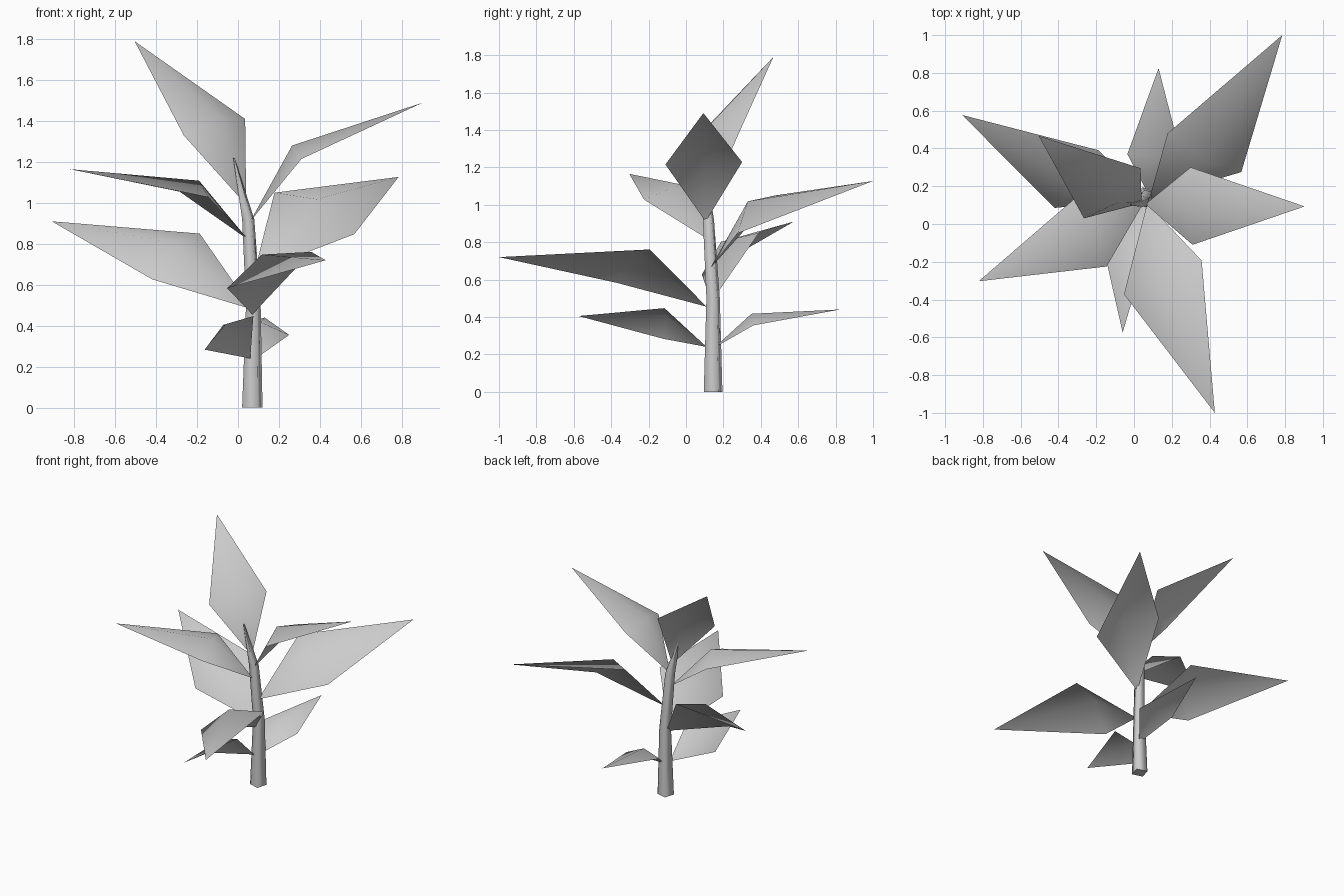
import bpy, bmesh, math
from mathutils import Vector

if "Cube" in bpy.data.objects:
    bpy.data.objects.remove(bpy.data.objects["Cube"])


def make_object(name, bm):
    bmesh.ops.triangulate(bm, faces=[f for f in bm.faces if len(f.verts) > 4])
    for f in bm.faces:
        f.smooth = True
    me = bpy.data.meshes.new(name)
    bm.to_mesh(me)
    bm.free()
    ob = bpy.data.objects.new(name, me)
    bpy.context.collection.objects.link(ob)
    return ob


# Stem: four-sided, tapering and leaning
bm = bmesh.new()
rings = []
for x, y, z, r in [(.07, .145, 0, .057), (.075, .145, .5, .041),
                   (.05, .12, .92, .034), (-.02, .10, 1.22, .004)]:
    rings.append([bm.verts.new((x + r * math.cos(math.radians(29 + 90 * k)),
                                y + r * math.sin(math.radians(29 + 90 * k)), z))
                  for k in range(4)])
for lo, hi in zip(rings, rings[1:]):
    for k in range(4):
        n = (k + 1) % 4
        bm.faces.new((lo[k], lo[n], hi[n], hi[k]))
cap = bm.faces.new(rings[0][::-1])
bm.faces.new(rings[-1])
stem = make_object("stem", bm)
for p in stem.data.polygons:
    if abs(p.normal.z) > .9:
        p.use_smooth = False
for e in stem.data.edges:   # keep the foot crisp
    if all(stem.data.vertices[v].co.z < .01 for v in e.vertices):
        e.use_edge_sharp = True


# Leaf: kite with a raised midrib point
def leaf(name, base, side_a, side_b, tip):
    base, a, b, tip = map(Vector, (base, side_a, side_b, tip))
    axis = tip - base
    normal = axis.cross(b - a).normalized()
    if normal.z < 0:
        normal = -normal
        a, b = b, a
    mid = (a + b) / 2 + normal * .07 * axis.length
    bm = bmesh.new()
    vb, va, vc, vt, vm = [bm.verts.new(p) for p in (base, a, b, tip, mid)]
    for tri in ((vb, vm, va), (va, vm, vt), (vt, vm, vc), (vc, vm, vb)):
        bm.faces.new(tri)
    bmesh.ops.recalc_face_normals(bm, faces=bm.faces)
    bm.normal_update()
    if sum(f.normal.z for f in bm.faces) < 0:
        bmesh.ops.reverse_faces(bm, faces=bm.faces)
    make_object(name, bm)


leaves = [
    ((.04, .11, .99), (-.265, .03, 1.33), (.035, .295, 1.41), (-.505, .467, 1.79)),
    ((.06, .105, .91), (.31, -.11, 1.215), (.30, .30, 1.228), (.903, .093, 1.49)),
    ((.05, .11, .82), (-.145, -.225, 1.028), (-.285, .16, 1.055), (-.822, -.303, 1.165)),
    ((.08, .13, .66), (.568, .275, .847), (.178, .48, 1.05), (.785, 1.0, 1.127)),
    ((.07, .135, .48), (-.42, .085, .627), (-.187, .39, .85), (-.91, .577, .91)),
    ((.07, .11, .455), (-.053, -.372, .583), (.358, -.193, .761), (.428, -1.0, .72)),
    ((.06, .11, .24), (-.163, -.12, .283), (.075, -.115, .447), (-.06, -.575, .405)),
    ((.08, .15, .235), (.25, .36, .355), (-.035, .37, .385), (.13, .825, .44)),
]
for i, pts in enumerate(leaves):
    leaf(f"leaf_{i + 1}", *pts)
